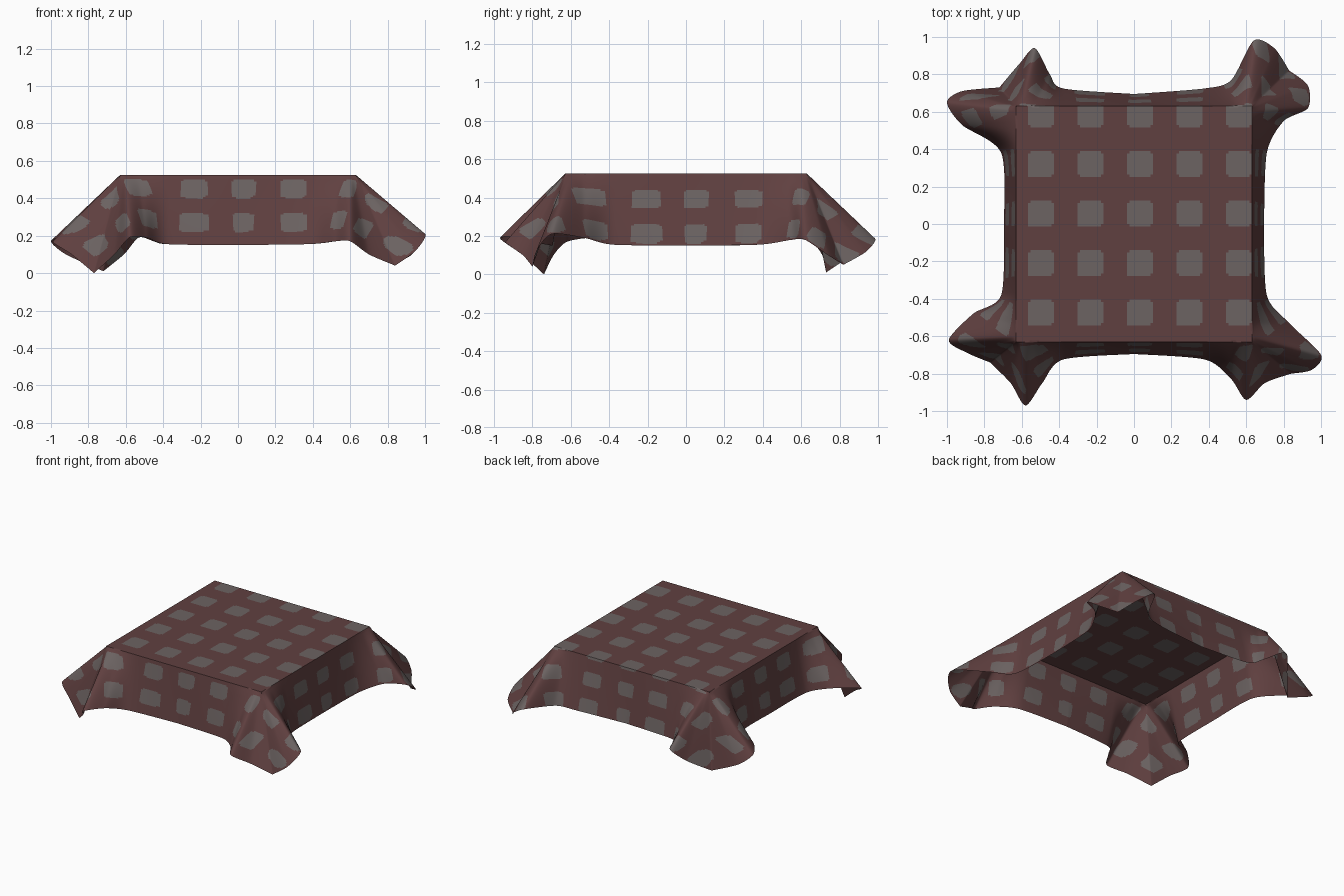
import bpy, bmesh, math
from mathutils import Vector

if "Cube" in bpy.data.objects:
    bpy.data.objects.remove(bpy.data.objects["Cube"])

A, B, TOP = 0.63, 0.55, 0.525         # half top, cloth drop length, table height
L = A + B
PITCH, DOT = 0.265, 0.073             # dot spacing and half size

# Hem around each corner: panel along y -> fold tip -> cloth corner -> fold tip -> panel along x
HEM = {
    (-1, -1): [(-.49, -.85, .19), (-.58, -.97, .19), (-.66, -.85, .10), (-.77, -.74, .0),
               (-.89, -.69, .10), (-.99, -.62, .17), (-.86, -.48, .19)],
    (1, -1): [(.52, -.83, .17), (.60, -.94, .17), (.70, -.85, .10), (.84, -.80, .04),
              (.95, -.78, .12), (1.0, -.70, .21), (.83, -.53, .19)],
    (1, 1): [(.52, .77, .17), (.64, .98, .19), (.75, .94, .12), (.83, .82, .05),
             (.93, .74, .10), (.93, .62, .18), (.80, .55, .18)],
    (-1, 1): [(-.45, .80, .17), (-.53, .94, .19), (-.61, .86, .10), (-.72, .73, .01),
              (-.92, .71, .10), (-1.0, .65, .17), (-.92, .53, .19)],
}
KNOT = [0, .38, .56, .78, .97, L]     # position along the cloth hem
BASE = [0, .38, .53, .60, .62, A]     # matching position along the table edge


def hem_curve(pts, i, f):
    """Smooth curve through the hem points."""
    p0, p1, p2, p3 = (pts[max(0, min(len(pts) - 1, i + k))] for k in (-1, 0, 1, 2))
    m1, m2 = (p2 - p0) * .4, (p3 - p1) * .4
    return (p1 * (2*f**3 - 3*f*f + 1) + m1 * (f**3 - 2*f*f + f)
            + p2 * (3*f*f - 2*f**3) + m2 * (f**3 - f*f))


def panel(sx, sy, along_x):
    """Hem points of one half side panel, from its middle to the corner."""
    h = HEM[(sx, sy)]
    h = h[:4] if along_x else h[:2:-1]
    if along_x:
        start = [(0, .695 * sy, .15), (.38 * sx, .725 * sy, .155)]
    else:
        start = [(.695 * sx, 0, .15), (.71 * sx, .38 * sy, .155)]
    return [Vector(p) for p in start + h]


PANELS = {(sx, sy, ax): panel(sx, sy, ax)
          for sx in (-1, 1) for sy in (-1, 1) for ax in (True, False)}


def drape(u, v):
    """Flat cloth position -> draped position."""
    m = max(abs(u), abs(v))
    if m <= A + 1e-6:
        return Vector((u, v, TOP))
    t = (m - A) / B
    sx, sy = (1 if u >= 0 else -1), (1 if v >= 0 else -1)
    ax = abs(v) >= abs(u)
    s = abs(u) if ax else abs(v)
    if s > .38:
        s = .38 + (s - .38) * (L - .38) / (m - .38)
    i = 0
    while i < 4 and s > KNOT[i + 1]:
        i += 1
    f = min(1, (s - KNOT[i]) / (KNOT[i + 1] - KNOT[i]))
    e = BASE[i] + f * (BASE[i + 1] - BASE[i])
    top = Vector((sx * e, sy * A, TOP)) if ax else Vector((sx * A, sy * e, TOP))
    return top.lerp(hem_curve(PANELS[(sx, sy, ax)], i, f), t)


def is_dot(u, v):
    du = (u - .03 + PITCH / 2) % PITCH - PITCH / 2
    dv = (v - .055 + PITCH / 2) % PITCH - PITCH / 2
    return abs(du / DOT)**4 + abs(dv / DOT)**4 < 1


def material(name, rgb):
    m = bpy.data.materials.new(name)
    m.diffuse_color = (*rgb, 1)
    m.use_nodes = True
    m.node_tree.nodes["Principled BSDF"].inputs["Base Color"].default_value = m.diffuse_color
    return m


# Tablecloth: fine grid with lines exactly on the table edges
NT, NS = 100, 44
line = ([-L + B * i / NS for i in range(NS)] + [-A + 2 * A * i / NT for i in range(NT)]
        + [A + B * i / NS for i in range(NS + 1)])
bm = bmesh.new()
grid = [[bm.verts.new(drape(u, v)) for v in line] for u in line]
for i in range(len(line) - 1):
    for j in range(len(line) - 1):
        q = [grid[i][j], grid[i + 1][j], grid[i + 1][j + 1], grid[i][j + 1]]
        if (line[i] + line[i + 1]) * (line[j] + line[j + 1]) < 0:
            q = q[1:] + q[:1]
        face = bm.faces.new(q)
        face.material_index = int(is_dot((line[i] + line[i + 1]) / 2, (line[j] + line[j + 1]) / 2))
mesh = bpy.data.meshes.new("tablecloth")
bm.to_mesh(mesh)
bm.free()
mesh.materials.append(material("maroon cloth", (.117, .051, .051)))
mesh.materials.append(material("grey dots", (.150, .125, .122)))
cloth = bpy.data.objects.new("tablecloth", mesh)
bpy.context.collection.objects.link(cloth)
bpy.context.view_layer.objects.active = cloth
cloth.select_set(True)
bpy.ops.object.shade_smooth_by_angle(angle=math.radians(40))
